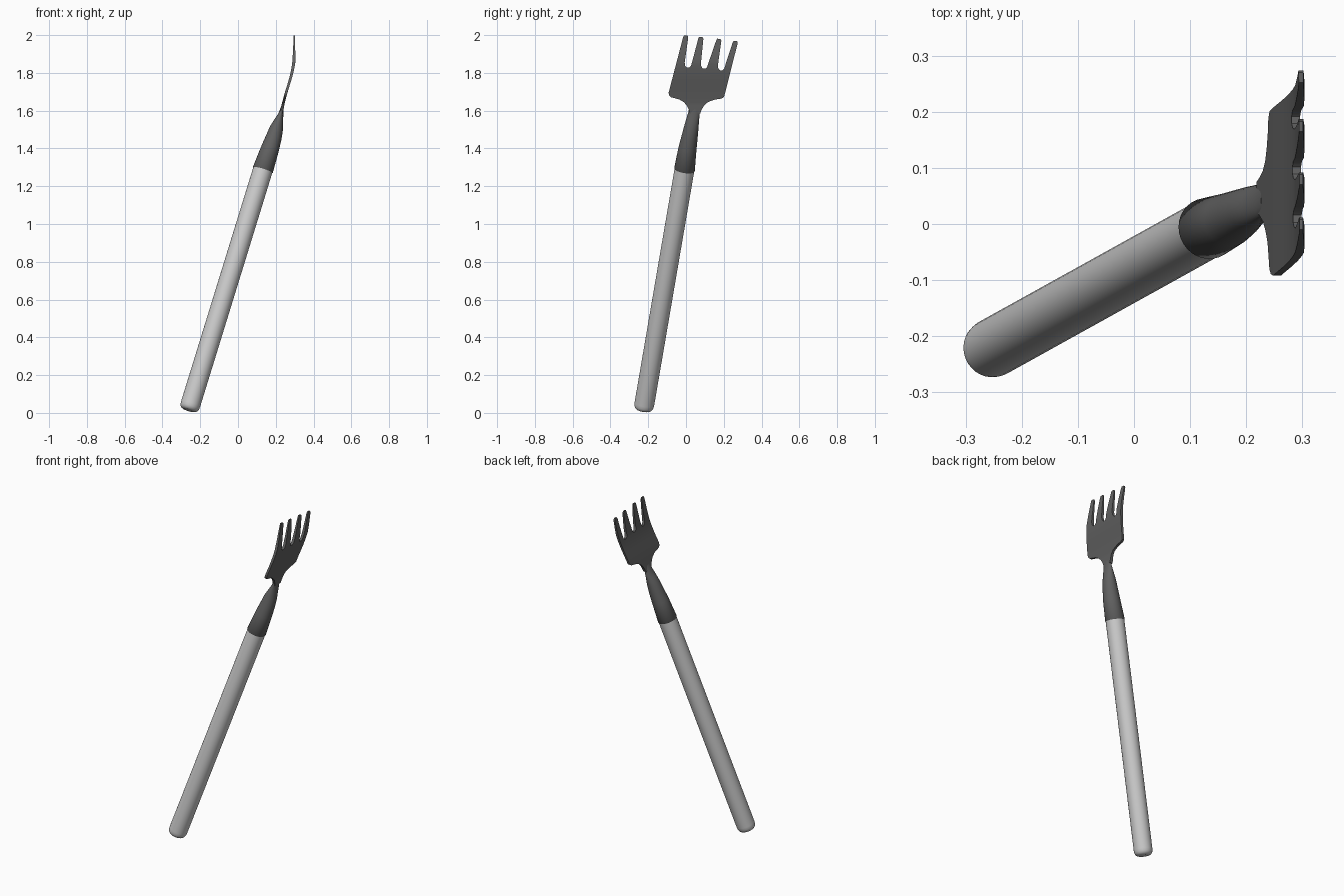
import bpy, bmesh, math
from mathutils import Vector

if "Cube" in bpy.data.objects:
    bpy.data.objects.remove(bpy.data.objects["Cube"])


def finish(name, bm, shade, angle):
    bmesh.ops.recalc_face_normals(bm, faces=bm.faces[:])
    me = bpy.data.meshes.new(name)
    bm.to_mesh(me)
    bm.free()
    ob = bpy.data.objects.new(name, me)
    bpy.context.collection.objects.link(ob)
    mat = bpy.data.materials.new(name + "_grey")
    mat.diffuse_color = (shade, shade, shade, 1)
    mat.use_nodes = True
    mat.node_tree.nodes["Principled BSDF"].inputs["Base Color"].default_value = mat.diffuse_color
    me.materials.append(mat)
    bpy.ops.object.select_all(action='DESELECT')
    ob.select_set(True)
    bpy.context.view_layer.objects.active = ob
    bpy.ops.object.shade_smooth_by_angle(angle=math.radians(angle))
    return ob


def loft(name, sections, shade, sides=32):
    """Elliptical rings: (centre, direction, radius across x, radius across y)."""
    bm = bmesh.new()
    rings = []
    for c, d, rx, ry in sections:
        d = Vector(d).normalized()
        b = d.cross(Vector((1, 0, 0))).normalized()
        a = b.cross(d)
        rings.append([bm.verts.new(Vector(c) + a * rx * math.cos(t) + b * ry * math.sin(t))
                      for t in (2 * math.pi * i / sides for i in range(sides))])
    for r, s in zip(rings, rings[1:]):
        for i in range(sides):
            j = (i + 1) % sides
            bm.faces.new((r[i], r[j], s[j], s[i]))
    bm.faces.new(rings[0])
    bm.faces.new(rings[-1])
    return finish(name, bm, shade, 45)


# handle: tilted round bar with a rounded end
base, top = Vector((-.261, -.226, .014)), Vector((.132, -.008, 1.288))
axis = (top - base).normalized()
loft("handle", [(base + axis * h, axis, r, r) for h, r in
                ((0, .032), (.003, .040), (.010, .047), (.020, .051), (.035, .0525))]
     + [(top, axis, .0525, .0525)], .55)

# neck: round socket that flattens into the blade
loft("neck", [
    (top - axis * .004, axis, .052, .052),
    (top, axis, .055, .055),
    ((.170, .008, 1.40), axis, .048, .048),
    ((.190, .019, 1.46), axis, .042, .043),
    ((.203, .027, 1.505), axis, .036, .039),
    ((.215, .034, 1.545), (.25, .17, 1), .025, .035),
    ((.226, .041, 1.58), (.22, .17, 1), .014, .031),
    ((.234, .047, 1.615), (.22, .17, 1), .008, .029)], .12)


# fork head: outline in (y, z), given thickness and a bend along its height
def interp(table, z):
    for (z0, v0), (z1, v1) in zip(table, table[1:]):
        if z <= z1:
            k = max(0, (z - z0) / (z1 - z0))
            return v0 + (v1 - v0) * k
    return table[-1][1]


bend = [(1.58, .227), (1.64, .240), (1.70, .256), (1.76, .275), (1.81, .288),
        (1.85, .295), (1.90, .297), (2.0, .298)]
thick = [(1.58, .020), (1.64, .014), (1.75, .014), (1.86, .016), (2.0, .006)]

outline = [(.020, 1.585), (.017, 1.600), (.005, 1.627), (-.012, 1.645), (-.034, 1.659),
           (-.060, 1.666), (-.080, 1.671), (-.089, 1.680), (-.092, 1.695)]
tips = [(0, 2.0), (.080, 1.992), (.175, 1.982), (.262, 1.971)]
slots = [(.010, 1.828), (.096, 1.822), (.186, 1.813)]
for i, (y, z) in enumerate(tips):
    outline += [(y - .015, z - .010), (y - .010, z - .001), (y + .008, z - .002), (y + .012, z - .012)]
    if i < 3:
        sy, sz = slots[i]
        outline += [(sy - .017, sz + .028), (sy - .015, sz + .011), (sy - .007, sz + .001),
                    (sy + .006, sz), (sy + .016, sz + .009), (sy + .022, sz + .028)]
outline += [(.206, 1.690), (.201, 1.672), (.188, 1.664), (.160, 1.660), (.135, 1.653),
            (.112, 1.643), (.095, 1.627), (.082, 1.603), (.075, 1.585)]

bm = bmesh.new()
face = bm.faces.new([bm.verts.new((-1, y, z)) for y, z in outline])
ext = bmesh.ops.extrude_face_region(bm, geom=[face], use_keep_orig=True)
for v in ext["geom"]:
    if isinstance(v, bmesh.types.BMVert):
        v.co.x = 1
bmesh.ops.triangulate(bm, faces=[f for f in bm.faces if len(f.verts) > 4])
for i in range(14):
    bmesh.ops.bisect_plane(bm, geom=bm.verts[:] + bm.edges[:] + bm.faces[:], dist=1e-5,
                           plane_co=(0, 0, 1.605 + i * .0275), plane_no=(0, 0, 1))
for v in bm.verts:
    z = v.co.z
    v.co.x = interp(bend, z) + v.co.x * interp(thick, z) / 2
finish("fork_head", bm, .12, 40)
